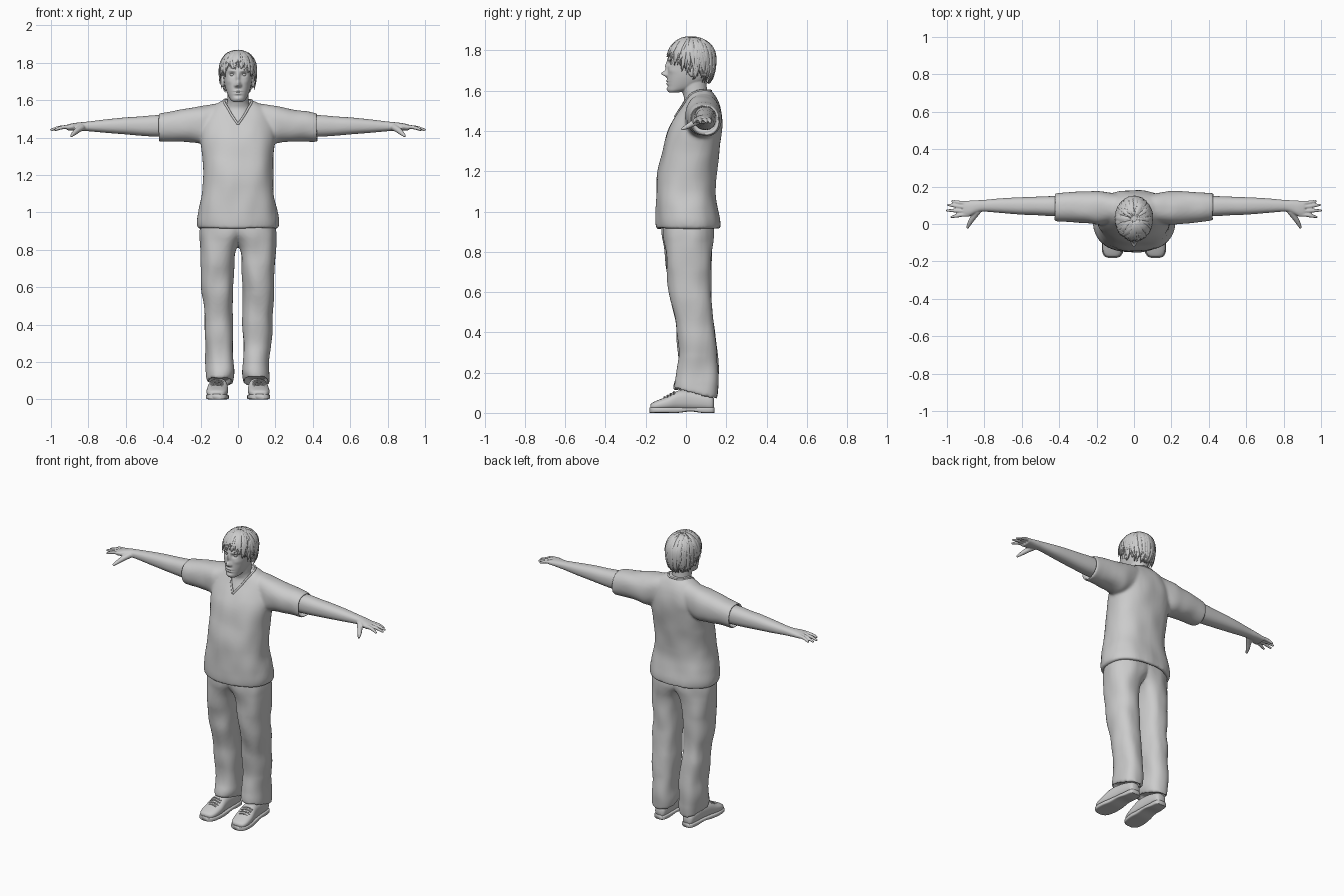
import bpy, bmesh, random
from math import sin, cos, pi, exp
from mathutils import Vector, Matrix, noise

if "Cube" in bpy.data.objects:
    bpy.data.objects.remove(bpy.data.objects["Cube"])

random.seed(4)


# ---------- helpers ----------
def zr(z, x0, x1, y0, y1, tilt=0):
    return ((x0 + x1) / 2, (y0 + y1) / 2, z), ((x1 - x0) / 2, 0, 0), (0, (y1 - y0) / 2, tilt)

def xr(x, y0, y1, z0, z1):
    return (x, (y0 + y1) / 2, (z0 + z1) / 2), (0, (y1 - y0) / 2, 0), (0, 0, (z1 - z0) / 2)

def yr(y, x0, x1, z0, z1):
    return ((x0 + x1) / 2, y, (z0 + z1) / 2), ((x1 - x0) / 2, 0, 0), (0, 0, (z1 - z0) / 2)

def loft(bm, rings, n=32, p=2.3, steps=4, hem=None):
    """Skin smooth superelliptic sections; hem recesses the last opening."""
    R = [[Vector(q) for q in r] for r in rings]
    S = []
    for i in range(len(R) - 1):
        a, b, c, d = R[max(i - 1, 0)], R[i], R[i + 1], R[min(i + 2, len(R) - 1)]
        for k in range(steps):
            t = k / steps
            S.append([b[j] + 0.5 * t * (c[j] - a[j] + t * (2 * a[j] - 5 * b[j] + 4 * c[j] - d[j]
                      + t * (3 * (b[j] - c[j]) + d[j] - a[j]))) for j in range(3)])
    S.append(R[-1])
    if hem:
        c, u, v = R[-1]
        S += [[c, u * .86, v * .86], [c + Vector(hem), u * .84, v * .84]]
    prev = first = None
    for c, u, v in S:
        loop = []
        for k in range(n):
            a = 2 * pi * k / n
            e = 2 / p
            ca, sa = cos(a), sin(a)
            loop.append(bm.verts.new(c + u * (abs(ca) ** e * (1 if ca > 0 else -1))
                                     + v * (abs(sa) ** e * (1 if sa > 0 else -1))))
        if prev:
            for k in range(n):
                bm.faces.new((prev[k], prev[(k + 1) % n], loop[(k + 1) % n], loop[k]))
        first = first or loop
        prev = loop
    bm.faces.new(first)
    bm.faces.new(prev)

def tube(bm, pts, radii, up=(0, 0, 1), flat=1, n=10, steps=3):
    pts = [Vector(q) for q in pts]
    rings = []
    for i, c in enumerate(pts):
        t = pts[min(i + 1, len(pts) - 1)] - pts[max(i - 1, 0)]
        u = t.cross(Vector(up)).normalized()
        rings.append((c, u * radii[i], u.cross(t).normalized() * radii[i] * flat))
    loft(bm, rings, n, 2, steps)

def ball(bm, c, r):
    m = Matrix.Translation(c) @ Matrix.Diagonal((*r, 1))
    return bmesh.ops.create_uvsphere(bm, u_segments=32, v_segments=20, radius=1, matrix=m)

def bake(ob):
    dg = bpy.context.evaluated_depsgraph_get()
    me = bpy.data.meshes.new_from_object(ob.evaluated_get(dg))
    ob.modifiers.clear()
    ob.data = me

def make(name, bm, voxel=0, smooth=0, mirror=False, push=None):
    bmesh.ops.recalc_face_normals(bm, faces=bm.faces[:])
    me = bpy.data.meshes.new(name)
    bm.to_mesh(me)
    bm.free()
    ob = bpy.data.objects.new(name, me)
    bpy.context.collection.objects.link(ob)
    if mirror:
        ob.modifiers.new("mirror", 'MIRROR').use_mirror_merge = False
    if voxel:
        m = ob.modifiers.new("fuse", 'REMESH')
        m.mode, m.voxel_size = 'VOXEL', voxel
    if smooth:
        m = ob.modifiers.new("smooth", 'SMOOTH')
        m.iterations, m.factor = smooth, .5
    bake(ob)
    if push:
        moves = [push(v.co.copy(), v.normal.copy()) for v in ob.data.vertices]
        for v, d in zip(ob.data.vertices, moves):
            v.co += d
    ob.data.polygons.foreach_set("use_smooth", [True] * len(ob.data.polygons))
    return ob

def folds(amount):
    return lambda co, no: no * amount * noise.noise(Vector((co.x * 11, co.y * 11, co.z * 7)))


# ---------- shirt: torso with sleeves ----------
bm = bmesh.new()
loft(bm, [zr(z, -w, w, a, b) for z, w, a, b in [
    (1.605, .07, .035, .125), (1.575, .12, .01, .148), (1.53, .17, -.018, .168),
    (1.47, .195, -.056, .18), (1.4, .198, -.09, .178), (1.3, .19, -.118, .166),
    (1.2, .187, -.14, .152), (1.1, .192, -.148, .148), (1.02, .208, -.15, .16),
    (.955, .218, -.15, .17), (.915, .213, -.146, .17)]], 48, 2.4, hem=(0, 0, .04))
loft(bm, [xr(*r) for r in [(.08, .02, .16, 1.41, 1.585), (.18, -.005, .175, 1.37, 1.572),
    (.24, .0, .175, 1.375, 1.56), (.33, .01, .17, 1.378, 1.546), (.425, .018, .164, 1.378, 1.53)]],
    hem=(-.03, 0, 0))
shirt = make("shirt", bm, .008, 8, True, folds(.006))

# ---------- collar trim and V neckline ----------
half = [(0, -.06, 1.475), (.018, -.045, 1.502), (.036, -.03, 1.53), (.054, .0, 1.557),
        (.07, .03, 1.582), (.072, .07, 1.598), (.045, .115, 1.603)]
path = half + [(0, .125, 1.603)] + [(-x, y, z) for x, y, z in half[:0:-1]]
path = [shirt.closest_point_on_mesh(Vector(q))[1] for q in path]
bm = bmesh.new()
tube(bm, path + path[:1], [.006] * (len(path) + 1), up=(0, -.6, .8))
make("collar", bm)

bm = bmesh.new()
tri = [(0, 1.475), (.1, 1.627), (-.1, 1.627)]
f = bm.faces.new([bm.verts.new((x, -.3, z)) for x, z in tri])
g = bmesh.ops.extrude_face_region(bm, geom=[f])
bmesh.ops.translate(bm, verts=[e for e in g["geom"] if isinstance(e, bmesh.types.BMVert)], vec=(0, .35, 0))
cutter = make("neckline_cutter", bm)
cutter.hide_render = True
m = shirt.modifiers.new("neckline", 'BOOLEAN')
m.operation, m.object = 'DIFFERENCE', cutter
bake(shirt)
bpy.data.objects.remove(cutter)

# ---------- trousers ----------
bm = bmesh.new()
loft(bm, [zr(*r) for r in [(.99, -.08, .185, -.11, .13), (.9, -.07, .2, -.115, .138),
    (.84, -.015, .201, -.11, .133), (.79, .012, .2, -.105, .128), (.7, .022, .198, -.096, .125),
    (.6, .027, .195, -.084, .126), (.5, .028, .188, -.062, .133), (.4, .027, .178, -.046, .147),
    (.3, .026, .172, -.04, .155), (.2, .022, .17, -.045, .158), (.14, .02, .168, -.056, .158, -.01),
    (.095, .03, .165, -.06, .156, -.024)]], 40, 2.4, hem=(0, 0, .03))
make("trousers", bm, .008, 6, True, folds(.01))

# ---------- arms and hands ----------
bm = bmesh.new()
loft(bm, [xr(*r) for r in [(.36, .04, .15, 1.405, 1.52), (.44, .042, .149, 1.405, 1.52),
    (.52, .047, .146, 1.41, 1.513), (.6, .05, .143, 1.417, 1.508), (.7, .058, .138, 1.425, 1.498),
    (.8, .066, .129, 1.434, 1.486), (.84, .06, .127, 1.436, 1.482), (.88, .042, .125, 1.437, 1.477),
    (.912, .038, .123, 1.438, 1.47)]])
for y, tip_x, tip_y in [(.113, .976, .122), (.092, .998, .103), (.07, 1.004, .073), (.049, .98, .037)]:
    tube(bm, [(.88, y, 1.458), (.92, y, 1.457), ((.92 + tip_x) / 2, (y + tip_y) / 2, 1.452),
              (tip_x, tip_y, 1.44)], [.011, .0108, .0098, .0065])
tube(bm, [(.835, .07, 1.455), (.86, .035, 1.438), (.878, .006, 1.422), (.892, -.022, 1.408)],
     [.019, .016, .0125, .007])
make("arms", bm, .0045, 3, True)

# ---------- shoes ----------
shoe = [(.138, .078, .122, .02, .07), (.125, .065, .135, .012, .085), (.08, .06, .142, .012, .1),
        (.02, .058, .148, .012, .112), (-.04, .055, .158, .012, .11), (-.09, .053, .167, .012, .083),
        (-.14, .06, .167, .012, .063), (-.168, .075, .155, .014, .05), (-.177, .095, .135, .02, .04)]
bm = bmesh.new()
loft(bm, [yr(*r) for r in shoe], 32, 2.5)
make("shoe_uppers", bm, mirror=True)
bm = bmesh.new()
loft(bm, [yr(y * 1.02, a - .004, b + .004, .007 if y == .02 else 0, .028) for y, a, b, _, _ in shoe], 32, 5)
make("shoe_soles", bm, mirror=True)
bm = bmesh.new()
for y, z in [(-.06, .102), (-.075, .094), (-.09, .085), (-.105, .077)]:
    tube(bm, [(.078, y, z - .009), (.095, y - .003, z), (.112, y, z + .002),
              (.129, y + .003, z), (.146, y, z - .009)], [.004] * 5, n=8)
make("laces", bm, mirror=True)

# ---------- head and neck, face shaped by soft bumps ----------
bm = bmesh.new()
loft(bm, [zr(z, -w, w, a, b) for z, w, a, b in [
    (1.59, .022, -.083, -.04), (1.6, .038, -.09, .0), (1.62, .051, -.092, .06),
    (1.65, .063, -.093, .1), (1.68, .071, -.092, .117), (1.72, .077, -.09, .13),
    (1.76, .08, -.09, .135), (1.8, .077, -.08, .13), (1.84, .058, -.05, .1), (1.86, .025, -.01, .05)]], 48)
loft(bm, [zr(z, -w, w, a, b) for z, w, a, b in [
    (1.44, .12, -.06, .1), (1.47, .11, -.045, .11), (1.5, .1, -.032, .12), (1.55, .074, -.01, .115),
    (1.58, .06, -.014, .108), (1.61, .056, -.025, .104), (1.67, .055, -.035, .1)]], 32, 2)
for s in (1, -1):
    ball(bm, (s * .082, .03, 1.7), (.013, .02, .032))
bumps = [(0, 1.722, .010, .024, -.014), (0, 1.685, .012, .014, -.031), (.013, 1.678, .007, .008, -.009),
         (.031, 1.737, .016, .011, .012), (.03, 1.757, .02, .007, -.005), (0, 1.649, .02, .005, -.007),
         (0, 1.635, .016, .005, -.007), (0, 1.642, .023, .0025, .004), (0, 1.608, .02, .012, -.005),
         (.05, 1.7, .018, .015, -.004), (0, 1.622, .02, .006, .003)]

def face(co, no):
    if co.y > -.03 or co.z < 1.58:
        return Vector()
    return Vector((0, sum(d * exp(-((abs(co.x) - x) / w) ** 2 - ((co.z - z) / h) ** 2)
                          for x, z, w, h, d in bumps), 0))

make("head", bm, .0035, 4, push=face)
bm = bmesh.new()
ball(bm, (.031, -.065, 1.737), (.014, .0135, .011))
make("eyes", bm, mirror=True)

# ---------- hair: cap plus loose locks ----------
bm = bmesh.new()
ball(bm, (0, .028, 1.765), (.095, .115, .104))
bmesh.ops.bisect_plane(bm, geom=bm.verts[:] + bm.edges[:] + bm.faces[:], plane_co=(0, 0, 1.735),
                       plane_no=(0, .85, 1), clear_inner=True)
make("hair_cap", bm)

def scalp(th, a, s):
    r = s * (sin(th) if th < pi / 2 else 1 - .2 * (th - pi / 2) ** 2)
    c = cos(th) * (1 if th < pi / 2 else 1.35)
    return Vector((.096 * r * sin(a), .028 - .116 * r * cos(a), 1.765 + .103 * c))

bm = bmesh.new()
N = 170
for i in range(N):
    a = 2 * pi * i / N * 7 + random.uniform(-.1, .1)
    back = (1 - cos(a)) / 2
    t0 = random.uniform(.1, .9)
    t1 = 1.45 + 1.3 * back ** .8 + random.uniform(-.3, .12)
    turn, flick = random.uniform(-.3, .3), random.uniform(.0, .09)
    pts = [scalp(t0 + (t1 - t0) * k / 5, a + turn * (k / 5) ** 2, 1 + flick * (k / 5) ** 3) for k in range(6)]
    w = random.uniform(.011, .018)
    tube(bm, pts, [w * q for q in (.4, .9, 1, .9, .6, .1)],
         up=pts[3] - Vector((0, .028, 1.765)), flat=.4, n=6, steps=2)
make("hair_locks", bm)
